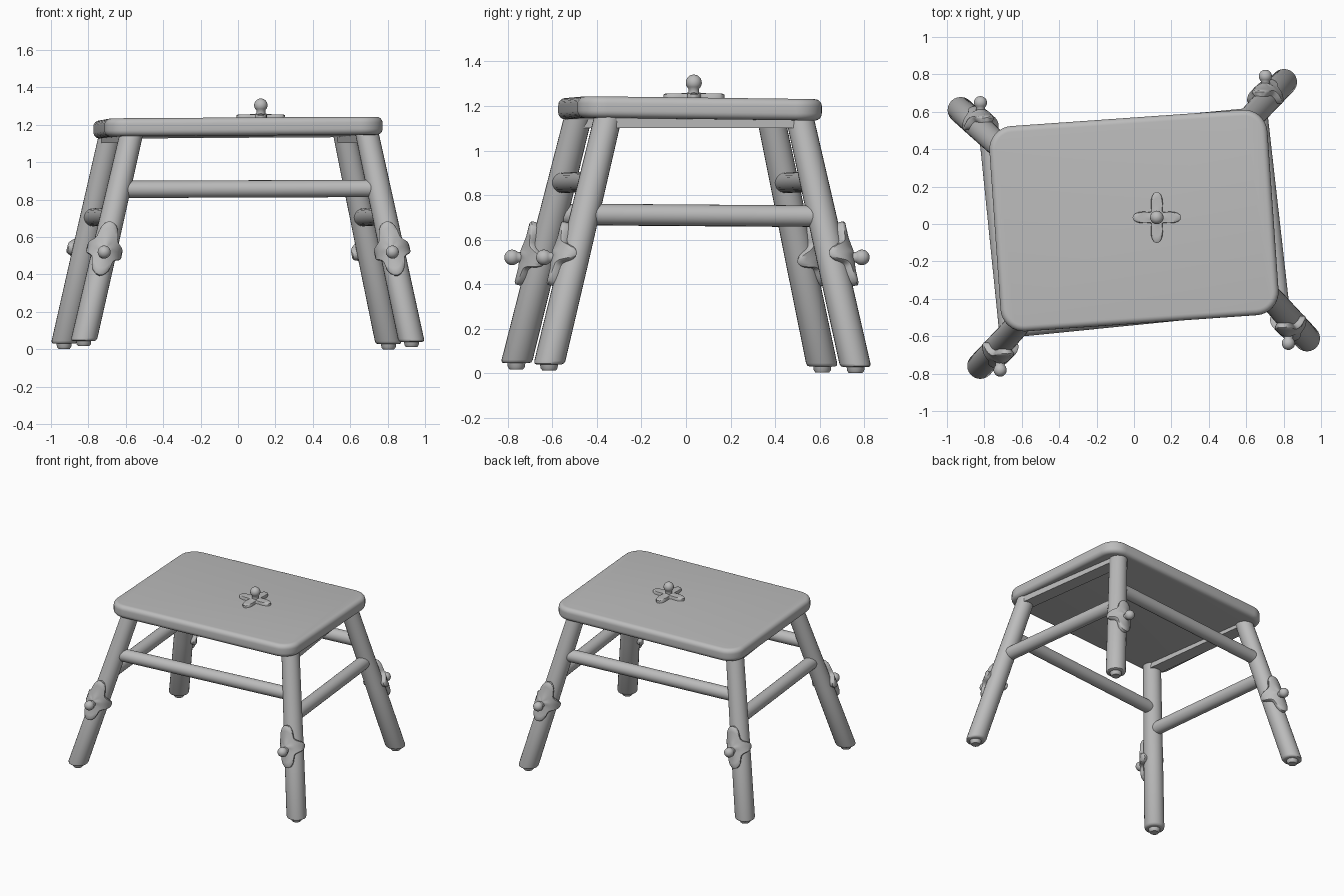
import bpy, bmesh, math
from mathutils import Vector, Matrix

if "Cube" in bpy.data.objects:
    bpy.data.objects.remove(bpy.data.objects["Cube"])

grey = bpy.data.materials.new("plain grey")
grey.diffuse_color = (0.5, 0.5, 0.5, 1)
grey.use_nodes = True
grey.node_tree.nodes["Principled BSDF"].inputs["Base Color"].default_value = grey.diffuse_color


def finish(name, bm, angle=40):
    """Turn a bmesh into a named, smooth-shaded object."""
    bmesh.ops.recalc_face_normals(bm, faces=bm.faces)
    me = bpy.data.meshes.new(name)
    bm.to_mesh(me)
    bm.free()
    me.materials.append(grey)
    ob = bpy.data.objects.new(name, me)
    bpy.context.collection.objects.link(ob)
    bpy.context.view_layer.objects.active = ob
    ob.select_set(True)
    bpy.ops.object.shade_smooth_by_angle(angle=math.radians(angle))
    ob.select_set(False)
    return ob


def loft(bm, rings):
    """Skin a list of closed point rings and cap both ends."""
    vs = [[bm.verts.new(p) for p in r] for r in rings]
    n = len(vs[0])
    for a, b in zip(vs, vs[1:]):
        for i in range(n):
            bm.faces.new((a[i], a[(i + 1) % n], b[(i + 1) % n], b[i]))
    bm.faces.new(vs[0])
    bm.faces.new(vs[-1])


def ring(c, x, y, r, n=24):
    return [c + (x * math.cos(t) + y * math.sin(t)) * r
            for t in (2 * math.pi * i / n for i in range(n))]


X, Y, Z = Vector((1, 0, 0)), Vector((0, 1, 0)), Vector((0, 0, 1))


def frame(d):
    s = d.cross(Z if abs(d.z) < 0.9 else X).normalized()
    return s, d.cross(s)


def rod(name, a, b, r):
    bm = bmesh.new()
    x, y = frame((b - a).normalized())
    loft(bm, [ring(a, x, y, r), ring(b, x, y, r)])
    finish(name, bm)


# seat: rounded rectangle with softened edges
def rounded_rect(w, d, rad, z):
    pts = []
    for k, (sx, sy) in enumerate(((1, 1), (-1, 1), (-1, -1), (1, -1))):
        for i in range(9):
            t = math.pi / 2 * (k + i / 8)
            pts.append(Vector((sx * (w - rad) + rad * math.cos(t),
                               sy * (d - rad) + rad * math.sin(t), z)))
    return pts


bm = bmesh.new()
rings, e, half = [], 0.032, 0.048
for side in (-1, 1):
    for i in range(7):
        t = math.pi / 2 * (i / 6 if side > 0 else 1 - i / 6)
        ins = e * (1 - math.cos(t))
        rings.append(rounded_rect(0.745 - ins, 0.55 - ins, 0.125 - ins,
                                  side * (half - e + e * math.sin(t))))
loft(bm, rings)
tilt = (Matrix.Rotation(-0.012, 4, 'X') @ Matrix.Rotation(-0.007, 4, 'Y')
        @ Matrix.Rotation(math.radians(4), 4, 'Z'))
bm.transform(Matrix.Translation((0, 0.018, 1.185)) @ tilt)
finish("seat", bm, 30)


# cross-shaped bracket plate, flat or wrapped round a leg, with a ball knob
def bracket(name, c, n, d, radius, lu, lv, base, h, knob):
    s = d.cross(n).normalized()

    def place(u, v, out):
        if radius:
            t = u / radius
            return c + d * v + (n * math.cos(t) + s * math.sin(t)) * (radius + out)
        return c + s * u + d * v + n * out

    bm = bmesh.new()
    count, rings = 64, []
    for f, out in ((1.0, -0.012), (1.0, h * 0.75), (0.93, h), (0.75, h),
                   (0.5, h), (0.25, h * 1.15), (0.1, h * 1.3)):
        r = []
        for i in range(count):
            p = 2 * math.pi * i / count
            k = abs(math.cos(2 * p)) ** 2.5
            if abs(math.cos(p)) > abs(math.sin(p)):
                rad = base + (lu - base) * k
            else:
                rad = base + (lv - base) * k
            r.append(place(f * rad * math.cos(p), f * rad * math.sin(p), out))
        rings.append(r)
    loft(bm, rings)
    finish(name + "_bracket", bm, 50)

    # knob: lathed neck and ball
    start, length, ball, neck = knob
    axis = Vector((0, math.copysign(1, n.y), 0)) if radius else n
    x, y = frame(axis)
    bm = bmesh.new()
    a0 = math.asin(neck / ball)
    prof = [(start, neck * 1.3), (start + 0.02, neck)]
    for i in range(10):
        t = a0 + (math.pi - a0 - 0.08) * i / 9
        prof.append((length - ball * math.cos(t), ball * math.sin(t)))
    loft(bm, [ring(c + axis * q, x, y, r, 20) for q, r in prof])
    finish(name + "_knob", bm, 50)


bracket("seat", Vector((0.122, 0.035, 1.236)), Z, Y, None,
        0.13, 0.137, 0.045, 0.02, (0.0, 0.069, 0.036, 0.024))

# legs: centre at underside of seat, centre at floor end, foot height
legs = {
    "front_left": ((-0.575, -0.49), (-0.825, -0.762), 0.045),
    "front_right": ((0.695, -0.355), (0.928, -0.615), 0.04),
    "back_left": ((-0.685, 0.385), (-0.93, 0.612), 0.03),
    "back_right": ((0.575, 0.515), (0.805, 0.762), 0.028),
}


def leg_at(key, z):
    t, b, zb = legs[key]
    f = (z - zb) / (1.13 - zb)
    return Vector((b[0] + (t[0] - b[0]) * f, b[1] + (t[1] - b[1]) * f, z))


for key, (t, b, zb) in legs.items():
    # leg shaft with softened foot end
    bm = bmesh.new()
    loft(bm, [ring(leg_at(key, z), X, Y, r) for z, r in
              ((zb, 0.058), (zb + 0.004, 0.066), (zb + 0.015, 0.07),
               (0.5, 0.068), (1.18, 0.063))])
    finish(key + "_leg", bm, 50)

    # glide pad under the foot
    bm = bmesh.new()
    p = leg_at(key, zb)
    loft(bm, [ring(p + Z * dz, X, Y, r) for dz, r in
              ((0.01, 0.042), (-0.018, 0.038), (-0.028, 0.03))])
    finish(key + "_foot_pad", bm)

    # wrapped bracket and knob on the outer face
    c = leg_at(key, 0.52)
    d = (leg_at(key, 1.1) - leg_at(key, 0.1)).normalized()
    n = Y * math.copysign(1, b[1])
    n = (n - d * n.dot(d)).normalized()
    bracket(key, c, n, d, 0.068, 0.115, 0.15, 0.075, 0.028,
            (0.06, 0.138, 0.035, 0.024))

# stretchers: long ones higher, side ones lower; cleats under the short ends
for end in ("front", "back"):
    rod(end + "_stretcher", leg_at(end + "_left", 0.855),
        leg_at(end + "_right", 0.86), 0.046)
for side in ("left", "right"):
    f, b = "front_" + side, "back_" + side
    rod(side + "_stretcher", leg_at(f, 0.713), leg_at(b, 0.705), 0.048)
    p, q = leg_at(f, 1.125), leg_at(b, 1.125)
    w = (q - p).cross(Z).normalized() * 0.05
    bm = bmesh.new()
    loft(bm, [[e + w - Z * 0.023, e - w - Z * 0.023, e - w + Z * 0.04, e + w + Z * 0.04]
              for e in (p, q)])
    finish(side + "_cleat", bm)
